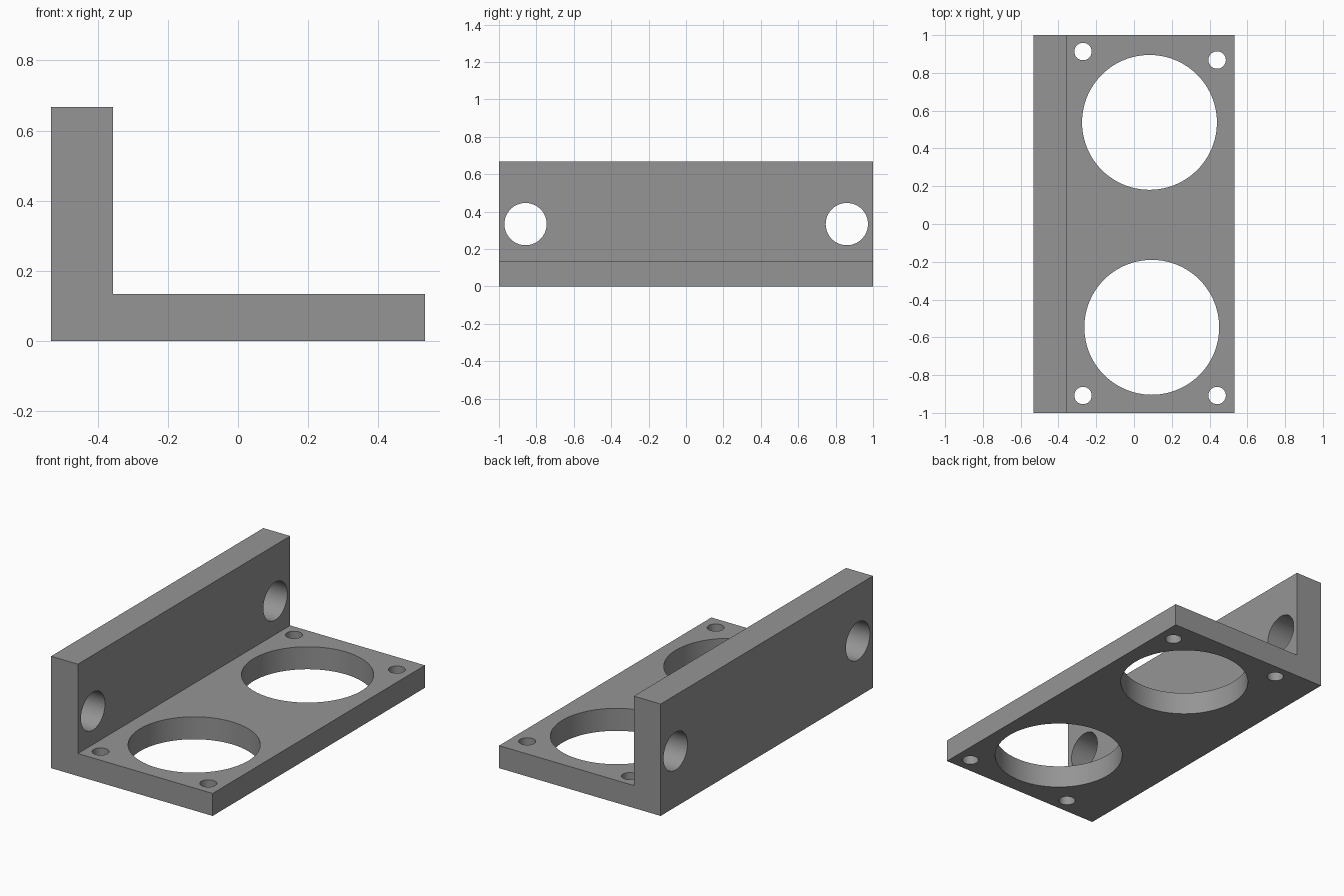
import bpy, bmesh, math
from mathutils import Matrix

if "Cube" in bpy.data.objects:
    bpy.data.objects.remove(bpy.data.objects["Cube"])

grey = bpy.data.materials.new("grey")
grey.diffuse_color = (0.30, 0.30, 0.30, 1)
grey.use_nodes = True
grey.node_tree.nodes["Principled BSDF"].inputs["Base Color"].default_value = grey.diffuse_color

# L-shaped profile (x, z), extruded along y
profile = [(-0.533, 0), (0.533, 0), (0.533, 0.134), (-0.356, 0.134),
           (-0.356, 0.667), (-0.533, 0.667)]
bm = bmesh.new()
face = bm.faces.new([bm.verts.new((x, -1, z)) for x, z in profile])
ext = bmesh.ops.extrude_face_region(bm, geom=[face])
bmesh.ops.translate(bm, vec=(0, 2, 0),
                    verts=[v for v in ext["geom"] if isinstance(v, bmesh.types.BMVert)])
bmesh.ops.recalc_face_normals(bm, faces=bm.faces)
mesh = bpy.data.meshes.new("angle_bracket")
bm.to_mesh(mesh)
bm.free()
mesh.materials.append(grey)
bracket = bpy.data.objects.new("angle_bracket", mesh)
bpy.context.collection.objects.link(bracket)

# All hole cutters share one mesh
cut = bmesh.new()


def add_hole(center, radius, depth, axis="Z", sides=64):
    turn = Matrix.Rotation(math.pi / 2, 4, "Y") if axis == "X" else Matrix()
    bmesh.ops.create_cone(cut, cap_ends=True, segments=sides, radius1=radius,
                          radius2=radius, depth=depth,
                          matrix=Matrix.Translation(center) @ turn)


# Large openings in the base plate
for x, y in ((0.082, 0.538), (0.094, -0.547)):
    add_hole((x, y, 0.067), 0.357, 0.3, sides=96)
# Small corner screw holes
for x, y in ((-0.27, 0.913), (0.44, 0.868), (-0.27, -0.908), (0.44, -0.908)):
    add_hole((x, y, 0.067), 0.046, 0.3, sides=48)
# Mounting holes through the upright wall
for y in (-0.858, 0.86):
    add_hole((-0.445, y, 0.333), 0.113, 0.4, axis="X")

cut_mesh = bpy.data.meshes.new("hole_cutter")
cut.to_mesh(cut_mesh)
cut.free()
cutter = bpy.data.objects.new("hole_cutter", cut_mesh)
cutter.hide_render = True
bpy.context.collection.objects.link(cutter)

# Cut the holes and bake the result
mod = bracket.modifiers.new("holes", "BOOLEAN")
mod.operation = "DIFFERENCE"
mod.solver = "EXACT"
mod.object = cutter
bpy.context.view_layer.objects.active = bracket
bracket.select_set(True)
bpy.ops.object.modifier_apply(modifier=mod.name)
bpy.data.objects.remove(cutter)

# Round hole walls, crisp edges
bpy.ops.object.shade_smooth_by_angle(angle=math.radians(30))
